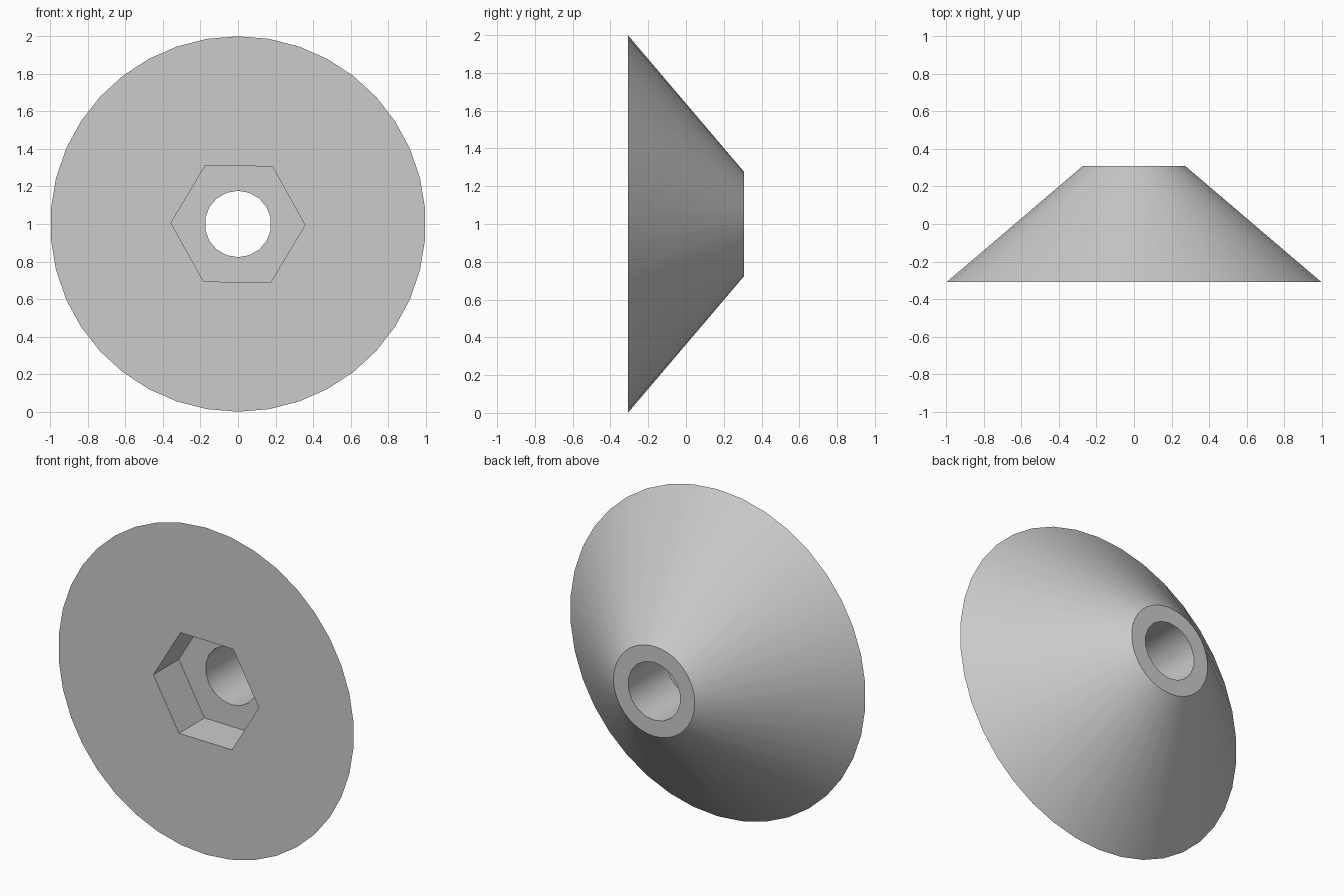
import bpy
from math import radians

cube = bpy.data.objects.get("Cube")
if cube:
    bpy.data.objects.remove(cube, do_unlink=True)

HALF_DEPTH = 0.308
POCKET_FLOOR = -0.062

grey = bpy.data.materials.new("plain_grey")
grey.use_nodes = True
colour = (0.6, 0.6, 0.6, 1)
grey.diffuse_color = colour
grey.node_tree.nodes["Principled BSDF"].inputs["Base Color"].default_value = colour


def frustum(name, sides, front_radius, back_radius, front, back, turn=0):
    """Prism or cone lying along y, from front to back."""
    bpy.ops.mesh.primitive_cone_add(
        vertices=sides, radius1=front_radius, radius2=back_radius,
        depth=back - front, location=(0, (front + back) / 2, 1),
        rotation=(radians(-90), radians(turn), 0))
    obj = bpy.context.object
    obj.name = name
    obj.data.materials.append(grey)
    return obj


# Conical body, wide face to the front
body = frustum("conical_body", 38, 1.0, 0.275, -HALF_DEPTH, HALF_DEPTH)

# Through bore and hexagonal nut pocket
cutters = [
    frustum("bore_cutter", 18, 0.177, 0.177, -0.5, 0.5),
    frustum("hex_pocket_cutter", 6, 0.357, 0.357, -0.5, POCKET_FLOOR, turn=30.9),
]
bpy.ops.object.select_all(action="DESELECT")
body.select_set(True)
bpy.context.view_layer.objects.active = body
for cutter in cutters:
    cutter.hide_render = True
    cut = body.modifiers.new(cutter.name, "BOOLEAN")
    cut.operation = "DIFFERENCE"
    cut.solver = "EXACT"
    cut.object = cutter
    bpy.ops.object.modifier_apply(modifier=cut.name)
    bpy.data.objects.remove(cutter, do_unlink=True)

# Smooth cone and bore, crisp rims and hexagon corners
bpy.ops.object.shade_smooth_by_angle(angle=radians(30))
